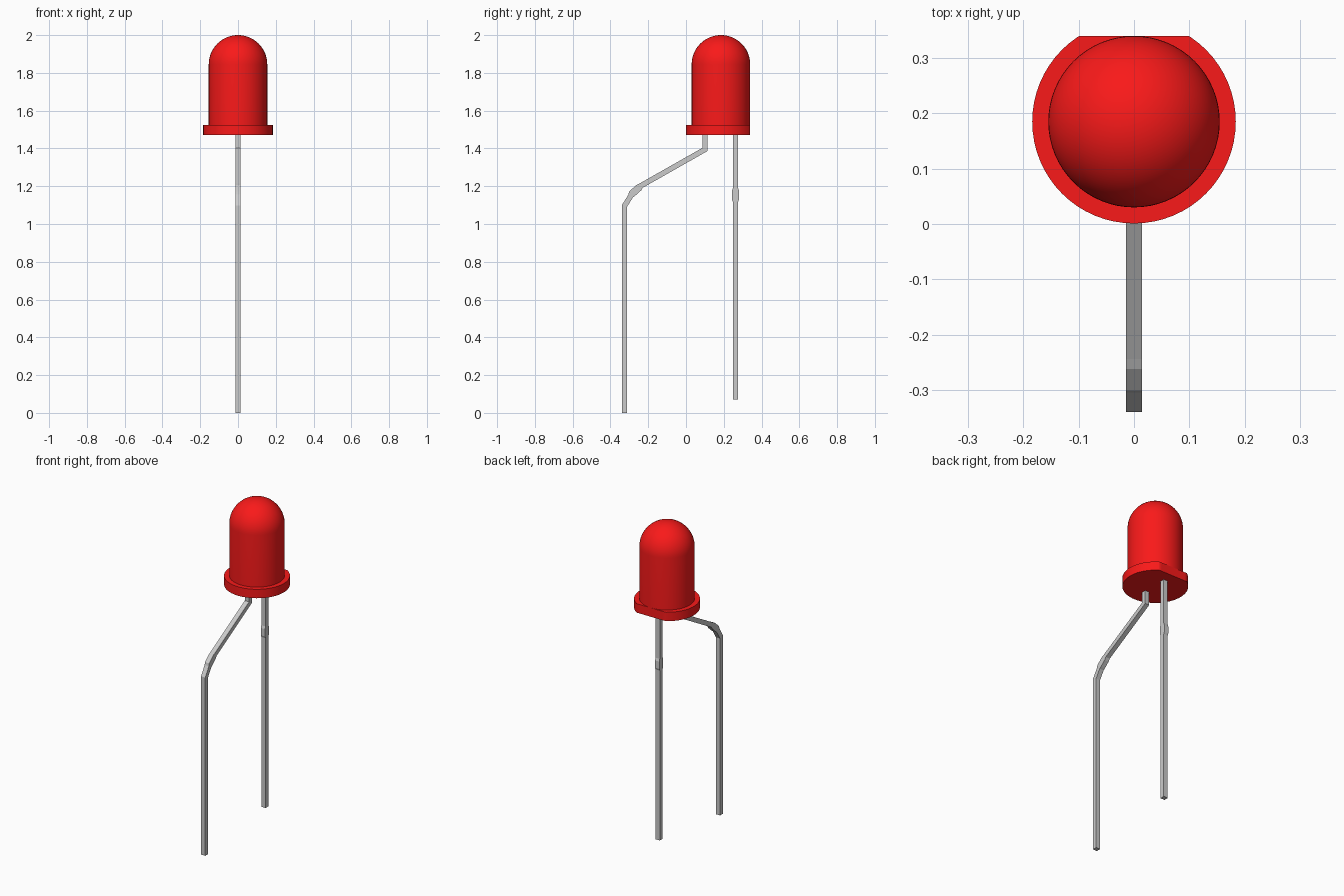
import bpy, bmesh
from math import sin, cos, pi
from mathutils import Vector, Matrix

if "Cube" in bpy.data.objects:
    bpy.data.objects.remove(bpy.data.objects["Cube"])

CY = 0.185          # centre of the bulb in y
R, RIM = 0.155, 0.184
Z0, Z1 = 1.47, 1.525

red = bpy.data.materials.new("red_plastic")
red.diffuse_color = (0.95, 0.01, 0.01, 1)
red.use_nodes = True
red.node_tree.nodes["Principled BSDF"].inputs["Base Color"].default_value = red.diffuse_color


def finish(name, bm, mat=None):
    bmesh.ops.recalc_face_normals(bm, faces=bm.faces)
    me = bpy.data.meshes.new(name)
    bm.to_mesh(me)
    bm.free()
    ob = bpy.data.objects.new(name, me)
    bpy.context.collection.objects.link(ob)
    if mat:
        me.materials.append(mat)
        bpy.context.view_layer.objects.active = ob
        ob.select_set(True)
        bpy.ops.object.shade_smooth_by_angle(angle=0.6)
        ob.select_set(False)
    return ob


def lathe(profile, steps=64):
    bm = bmesh.new()
    vs = [bm.verts.new((r, CY, z)) for r, z in profile]
    edges = [bm.edges.new(p) for p in zip(vs, vs[1:])]
    bmesh.ops.spin(bm, geom=vs + edges, cent=(0, CY, 0), axis=(0, 0, 1),
                   angle=2 * pi, steps=steps)
    bmesh.ops.remove_doubles(bm, verts=bm.verts, dist=1e-5)
    return bm


def lead(name, path, half_x=0.0145):
    """Flat strip in the yz plane along (y, z, half width), thickened in x."""
    pts = [Vector(p[:2]) for p in path]
    left, right = [], []
    for i, p in enumerate(pts):
        a = (p - pts[i - 1]).normalized() if i else None
        b = (pts[i + 1] - p).normalized() if i < len(pts) - 1 else None
        a, b = a or b, b or a
        n = Vector((-(a + b).y, (a + b).x)).normalized()
        off = n * path[i][2] / n.dot(Vector((-b.y, b.x)))
        left.append(p + off)
        right.append(p - off)
    bm = bmesh.new()
    rings = [[bm.verts.new((x, q.x, q.y)) for x, q in
              ((-half_x, l), (half_x, l), (half_x, r), (-half_x, r))]
             for l, r in zip(left, right)]
    for a, b in zip(rings, rings[1:]):
        for k in range(4):
            j = (k + 1) % 4
            bm.faces.new((a[k], a[j], b[j], b[k]))
    bm.faces.new(rings[0])
    bm.faces.new(rings[-1])
    return finish(name, bm)


# Domed bulb
zc = 2 - R
dome = [(R * cos(t * pi / 32), zc + R * sin(t * pi / 32)) for t in range(16)]
finish("bulb", lathe([(R, Z1 - 0.01)] + dome + [(0, 2)]), red)

# Rim with a flat cut on the back
bm = lathe([(0, Z0), (RIM, Z0), (RIM, Z1), (0, Z1)])
cut = bmesh.ops.bisect_plane(bm, geom=bm.verts[:] + bm.edges[:] + bm.faces[:],
                             plane_co=(0, 0.34, 0), plane_no=(0, 1, 0),
                             clear_outer=True)
bmesh.ops.holes_fill(bm, edges=[e for e in bm.edges if e.is_boundary])
finish("rim", bm, red)

# Metal leads with a small swelling each
W, S = 0.014, 0.019
lead("straight_lead", [(0.262, 0.07, W), (0.262, 1.118, W), (0.262, 1.13, S),
                       (0.262, 1.175, S), (0.262, 1.19, W), (0.262, 1.48, W)])
lead("bent_lead", [(-0.326, 0, W), (-0.326, 1.095, W), (-0.293, 1.148, W),
                   (-0.286, 1.16, S), (-0.25, 1.192, S), (-0.236, 1.204, W),
                   (0.101, 1.395, W), (0.101, 1.48, W)])
